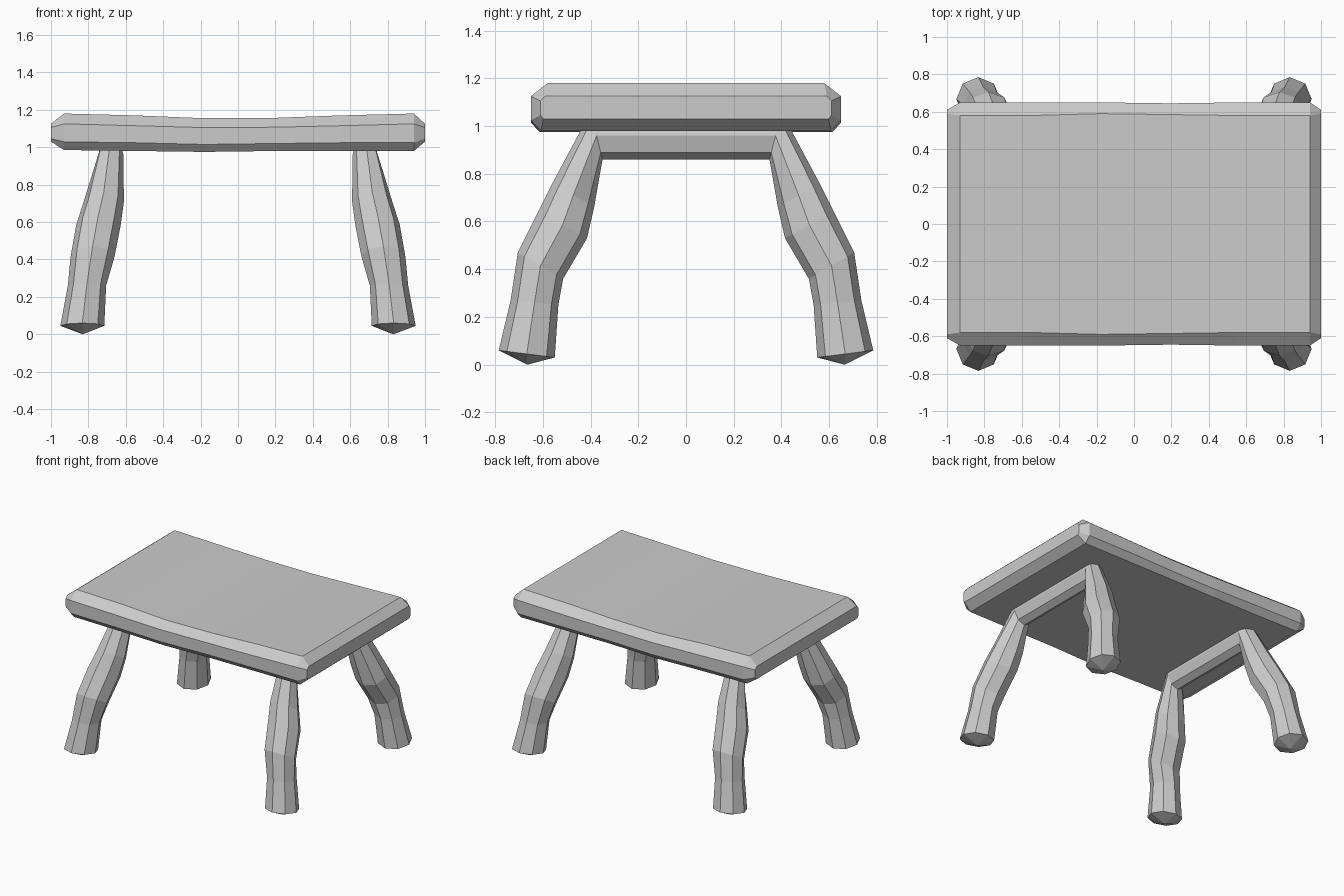
import bpy, bmesh, math
from mathutils import Vector

cube = bpy.data.objects.get("Cube")
if cube:
    bpy.data.objects.remove(cube, do_unlink=True)

# One plain grey for the whole stool
grey = bpy.data.materials.new("plain grey")
grey.use_nodes = True
grey.diffuse_color = (0.6, 0.6, 0.6, 1)
grey.node_tree.nodes["Principled BSDF"].inputs["Base Color"].default_value = (0.6, 0.6, 0.6, 1)


def loft(name, rings, tips=None):
    """Skin a list of equal rings; close the ends flat or with pointed tips."""
    bm = bmesh.new()
    loops = [[bm.verts.new(p) for p in ring] for ring in rings]
    n = len(loops[0])
    for a, b in zip(loops, loops[1:]):
        for i in range(n):
            j = (i + 1) % n
            bm.faces.new((a[i], a[j], b[j], b[i]))
    for k, end in enumerate((loops[0], loops[-1])):
        if tips:
            tip = bm.verts.new(tips[k])
            for i in range(n):
                bm.faces.new((end[i], end[(i + 1) % n], tip))
        else:
            bm.faces.new(end)
    bmesh.ops.recalc_face_normals(bm, faces=bm.faces[:])
    mesh = bpy.data.meshes.new(name)
    bm.to_mesh(mesh)
    bm.free()
    mesh.materials.append(grey)
    obj = bpy.data.objects.new(name, mesh)
    bpy.context.collection.objects.link(obj)
    return obj


def slab_section(x, half, top, bottom, chamfer, drop):
    """Chamfered rectangle across the seat at position x."""
    side = [(half, top - drop), (half - chamfer, top),
            (chamfer - half, top), (-half, top - drop),
            (-half, bottom + drop * 0.8), (chamfer * 0.6 - half, bottom),
            (half - chamfer * 0.6, bottom), (half, bottom + drop * 0.8)]
    return [(x, y, z) for y, z in side]


# Seat: chamfered slab whose top sags slightly in the middle
seat_stations = [  # x, half width, top, bottom, chamfer, drop
    (-1.0, 0.61, 1.125, 1.03, 0.02, 0.02),
    (-0.93, 0.65, 1.18, 0.985, 0.07, 0.055),
    (-0.55, 0.65, 1.17, 0.98, 0.07, 0.055),
    (-0.18, 0.65, 1.155, 0.975, 0.06, 0.05),
    (0.2, 0.645, 1.157, 0.98, 0.06, 0.05),
    (0.55, 0.65, 1.17, 0.98, 0.07, 0.055),
    (0.94, 0.65, 1.18, 0.98, 0.07, 0.055),
    (1.0, 0.61, 1.125, 1.03, 0.02, 0.02),
]
loft("seat", [slab_section(*s) for s in seat_stations])

# Leg rings: outer y, outer z, inner y, inner z, outer x, inner x
leg_stations = [
    (0.785, 0.06, 0.55, 0.03, 0.95, 0.715),
    (0.735, 0.27, 0.535, 0.25, 0.91, 0.705),
    (0.705, 0.47, 0.515, 0.36, 0.895, 0.66),
    (0.62, 0.64, 0.415, 0.53, 0.865, 0.627),
    (0.56, 0.76, 0.385, 0.66, 0.825, 0.61),
    (0.40, 1.06, 0.35, 0.86, 0.745, 0.613),
]


def leg_ring(station, side, end):
    """Tilted octagon with its corners on the axes."""
    oy, oz, iy, iz, ox, ix = station
    centre = Vector(((ox + ix) / 2, (oy + iy) / 2, (oz + iz) / 2))
    across = Vector(((ox - ix) / 2, 0, 0))
    outward = Vector((0, (oy - iy) / 2, (oz - iz) / 2))
    points = []
    for i in range(8):
        a = i * math.tau / 8
        p = centre + across * math.cos(a) + outward * math.sin(a)
        points.append((p.x * side, p.y * end, p.z))
    return points


# Each side: two legs and the rail joining them, as one bent tube
for label, side in (("left", 1), ("right", -1)):
    front = [leg_ring(s, side, -1) for s in leg_stations]
    back = [leg_ring(s, side, 1) for s in reversed(leg_stations)]
    loft(label + "_legs_and_rail", front + back,
         tips=[(0.83 * side, -0.665, 0), (0.83 * side, 0.665, 0)])
